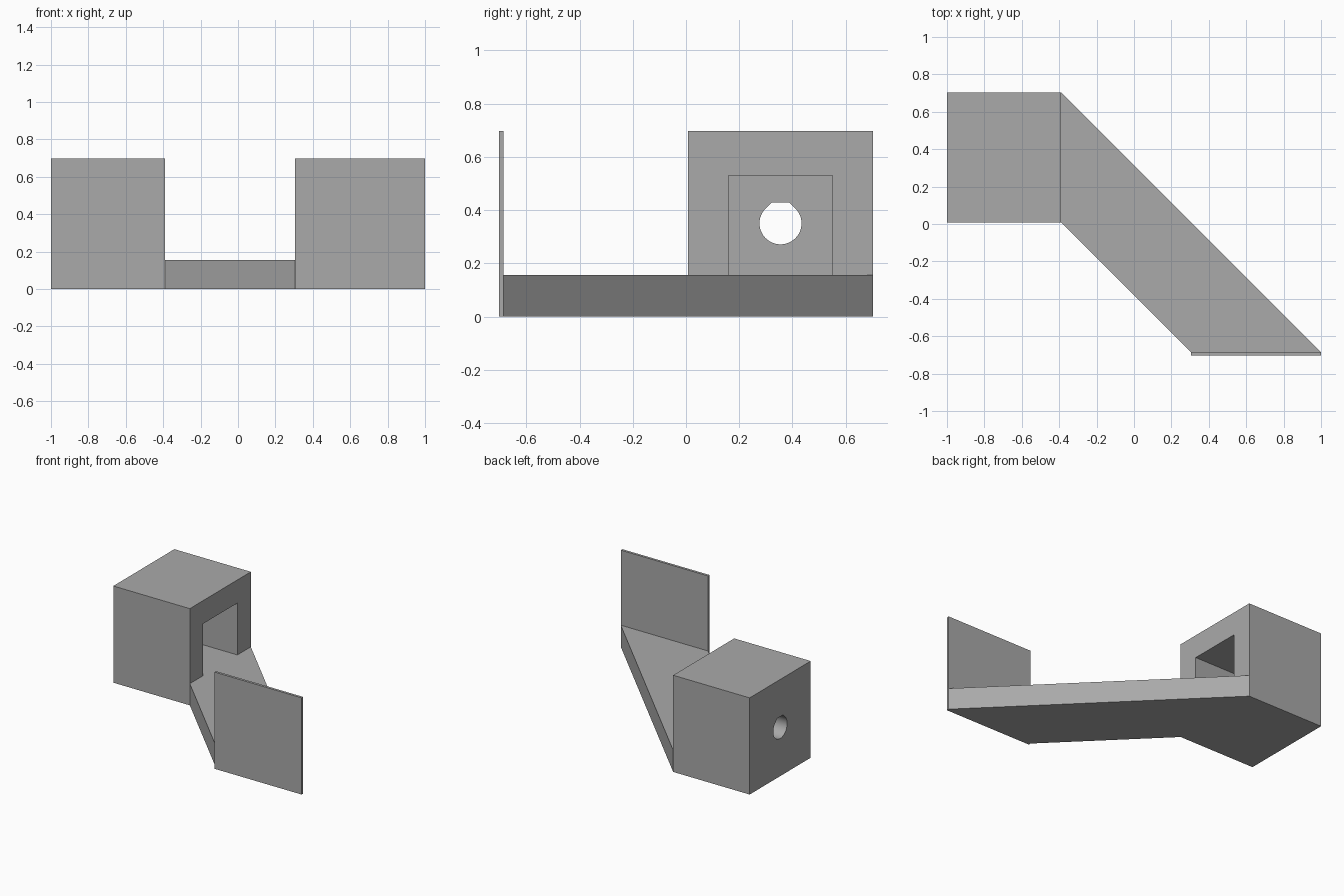
import bpy
import bmesh
import math

cube = bpy.data.objects.get("Cube")
if cube:
    bpy.data.objects.remove(cube, do_unlink=True)

# Shared dimensions
BLOCK_X, FRONT_Y, BACK_Y = -0.39, 0.008, 0.703
HEIGHT, BASE, PLATE_Y = 0.697, 0.156, -0.685
HOLE_Y, HOLE_Z, HOLE_R = 0.355, 0.35, 0.079

grey = bpy.data.materials.new("plain grey")
grey.use_nodes = True
colour = (0.4, 0.4, 0.4, 1)
grey.diffuse_color = colour
grey.node_tree.nodes["Principled BSDF"].inputs["Base Color"].default_value = colour


def prism(name, outline, offset):
    """Solid made by sweeping a planar outline along an offset."""
    bm = bmesh.new()
    face = bm.faces.new([bm.verts.new(p) for p in outline])
    swept = bmesh.ops.extrude_face_region(bm, geom=[face])["geom"]
    bmesh.ops.translate(bm, vec=offset,
                        verts=[v for v in swept if isinstance(v, bmesh.types.BMVert)])
    bmesh.ops.recalc_face_normals(bm, faces=bm.faces)
    mesh = bpy.data.meshes.new(name)
    bm.to_mesh(mesh)
    bm.free()
    mesh.materials.append(grey)
    obj = bpy.data.objects.new(name, mesh)
    bpy.context.collection.objects.link(obj)
    return obj


def box(name, x, y, z):
    corners = [(x[0], y[0]), (x[1], y[0]), (x[1], y[1]), (x[0], y[1])]
    return prism(name, [(a, b, z[0]) for a, b in corners], (0, 0, z[1] - z[0]))


def combine(target, tool, operation):
    """Apply a boolean and discard the tool."""
    mod = target.modifiers.new(operation, "BOOLEAN")
    mod.operation, mod.object, mod.solver = operation, tool, "EXACT"
    bpy.context.view_layer.objects.active = target
    bpy.ops.object.modifier_apply(modifier=mod.name)
    bpy.data.objects.remove(tool, do_unlink=True)


# Hollow block, open towards the arm
bracket = box("bracket", (-1, BLOCK_X), (FRONT_Y, BACK_Y), (0, HEIGHT))
pocket = box("pocket_cutter", (-0.845, -0.2), (0.16, 0.55), (BASE, 0.53))
combine(bracket, pocket, "DIFFERENCE")

# Round cable hole with a flattened teardrop top
arc = [math.radians(135 + 270 * i / 36) for i in range(37)]
hole = [(HOLE_R * math.cos(a), HOLE_R * math.sin(a)) for a in arc]
flat = HOLE_R * math.tan(math.pi / 8)
hole += [(flat, HOLE_R), (-flat, HOLE_R)]
tunnel = prism("hole_cutter", [(-1.1, HOLE_Y + y, HOLE_Z + z) for y, z in hole], (0.4, 0, 0))
combine(bracket, tunnel, "DIFFERENCE")

# Diagonal arm
arm_outline = [(BLOCK_X, BACK_Y), (BLOCK_X, FRONT_Y), (0.304, PLATE_Y), (1, PLATE_Y)]
arm = prism("arm", [(x, y, 0) for x, y in arm_outline], (0, 0, BASE))
combine(bracket, arm, "UNION")

# Thin upright plate at the end of the arm
plate = box("plate", (0.304, 1), (-0.703, PLATE_Y), (0, HEIGHT))
combine(bracket, plate, "UNION")

# Smooth only the curved hole wall
bpy.ops.object.select_all(action="DESELECT")
bracket.select_set(True)
bpy.context.view_layer.objects.active = bracket
bpy.ops.object.shade_smooth_by_angle(angle=math.radians(25))
